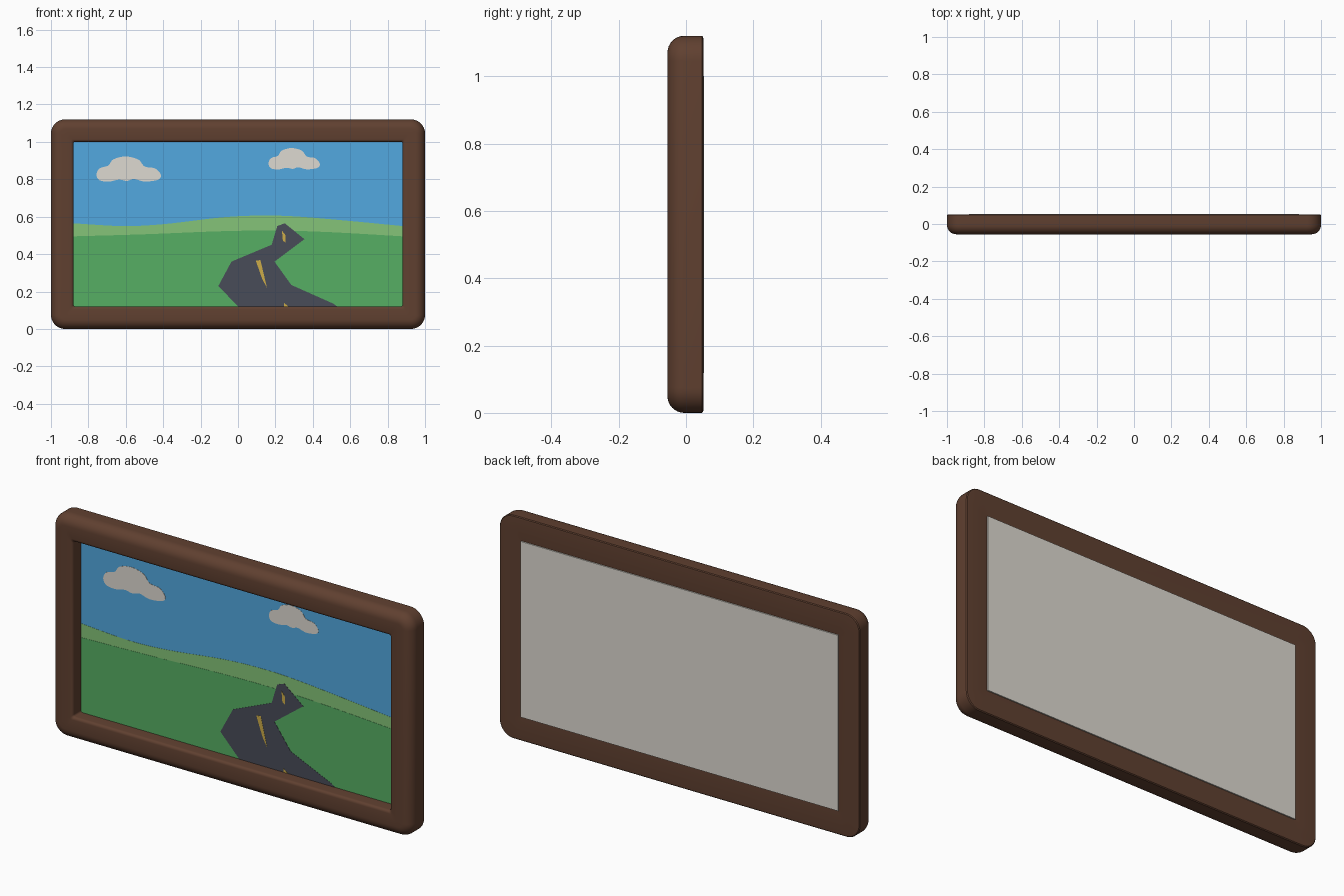
import bpy, bmesh, math
from mathutils import Vector

if "Cube" in bpy.data.objects:
    bpy.data.objects.remove(bpy.data.objects["Cube"])


def material(name, rgb):
    """Flat colour from sRGB 0-255 values."""
    m = bpy.data.materials.new(name)
    m.diffuse_color = [((c / 255 + 0.055) / 1.055) ** 2.4 for c in rgb] + [1]
    m.use_nodes = True
    m.node_tree.nodes["Principled BSDF"].inputs["Base Color"].default_value = m.diffuse_color
    return m


WOOD = material("dark wood", (96, 64, 48))
CANVAS = material("off white", (222, 218, 209))
SKY = material("sky blue", (82, 168, 224))
HILL = material("light green", (133, 195, 120))
GRASS = material("grass green", (86, 175, 99))
ROAD = material("asphalt", (72, 76, 88))
PAINT = material("road yellow", (205, 172, 72))

HALF_W, HALF_H, BORDER = 1.0, 0.56, 0.12
LEFT, RIGHT = -HALF_W + BORDER, HALF_W - BORDER
LOW, HIGH = BORDER, 2 * HALF_H - BORDER
PICTURE_Y = 0.014


def finish(name, bm, mat, smooth=False):
    bmesh.ops.recalc_face_normals(bm, faces=bm.faces)
    mesh = bpy.data.meshes.new(name)
    bm.to_mesh(mesh)
    bm.free()
    mesh.materials.append(mat)
    ob = bpy.data.objects.new(name, mesh)
    bpy.context.collection.objects.link(ob)
    if smooth:
        bpy.ops.object.select_all(action='DESELECT')
        ob.select_set(True)
        bpy.context.view_layer.objects.active = ob
        bpy.ops.object.shade_smooth_by_angle(angle=math.radians(35))
    return ob


def arc(cx, cy, r, start, end, n):
    """Points along a circular arc, angles in degrees."""
    angles = [math.radians(start + (end - start) * i / n) for i in range(n + 1)]
    return [(cx + r * math.cos(a), cy + r * math.sin(a)) for a in angles]


def spline(points, closed=False, steps=5):
    """Smooth curve through 2D points."""
    p = [Vector(q) for q in points]
    n = len(p)
    at = (lambda i: p[i % n]) if closed else (lambda i: p[max(0, min(n - 1, i))])
    out = []
    for i in range(n if closed else n - 1):
        a, b, c, d = at(i - 1), at(i), at(i + 1), at(i + 2)
        for k in range(steps):
            t = k / steps
            out.append(0.5 * (2 * b + (c - a) * t + (2 * a - 5 * b + 4 * c - d) * t * t
                              + (3 * b - a - 3 * c + d) * t ** 3))
    return out if closed else out + [p[-1]]


def plate(name, outline, layer, mat):
    """Thin plate on the picture, one step further forward per layer."""
    bm = bmesh.new()
    front = PICTURE_Y - 0.001 * layer
    face = bm.faces.new([bm.verts.new((x, front, z)) for x, z in outline])
    back = bmesh.ops.extrude_face_region(bm, geom=[face], use_keep_orig=True)
    moved = [g for g in back["geom"] if isinstance(g, bmesh.types.BMVert)]
    bmesh.ops.translate(bm, verts=moved, vec=(0, 0.001, 0))
    bmesh.ops.triangulate(bm, faces=[f for f in bm.faces if len(f.verts) > 4])
    return finish(name, bm, mat)


# Frame: a rounded moulding swept round a rounded rectangle, as (inset, y)
profile = ([(0, 0.042)]
           + arc(0.05, -0.005, 0.05, 180, 270, 8)
           + arc(0.106, -0.041, 0.014, 270, 360, 4)
           + [(BORDER, 0.047), (0.012, 0.047), (0.004, 0.046)])
bm = bmesh.new()
rings = []
for inset, y in profile:
    r = max(0.075 - inset, 0.01)
    w, h = HALF_W - inset - r, HALF_H - inset - r
    lift = 0.005 if inset < 0.02 and y > 0.04 else 0   # back corners stand proud
    ring = []
    for sx, sz, start in ((1, 1, 0), (-1, 1, 90), (-1, -1, 180), (1, -1, 270)):
        for x, z in arc(sx * w, sz * h, r, start, start + 90, 8):
            ring.append(bm.verts.new((x, y + lift, z + HALF_H)))
    rings.append(ring)
for a, b in zip(rings, rings[1:] + rings[:1]):
    for i in range(len(a)):
        j = (i + 1) % len(a)
        bm.faces.new((a[i], a[j], b[j], b[i]))
finish("frame", bm, WOOD, smooth=True)

# Backing board, just proud of the frame at the rear
bm = bmesh.new()
bmesh.ops.create_cube(bm, size=1)
for v in bm.verts:
    v.co = (v.co.x * 1.762, PICTURE_Y if v.co.y < 0 else 0.053,
            v.co.z * 0.882 + HALF_H)
finish("backing_board", bm, CANVAS)

# Sky, hills and meadow
plate("sky", [(LEFT, LOW), (RIGHT, LOW), (RIGHT, HIGH), (LEFT, HIGH)], 1, SKY)
hill_line = [(LEFT, 0.565), (-0.62, 0.55), (-0.4, 0.56), (-0.1, 0.595),
             (0.1, 0.606), (0.3, 0.602), (0.6, 0.577), (RIGHT, 0.55)]
meadow_line = [(LEFT, 0.495), (-0.5, 0.506), (-0.1, 0.522),
               (0.2, 0.526), (0.5, 0.517), (RIGHT, 0.495)]
for name, line, layer, mat in (("far_hills", hill_line, 2, HILL),
                               ("meadow", meadow_line, 3, GRASS)):
    plate(name, spline(line) + [(RIGHT, LOW), (LEFT, LOW)], layer, mat)

# Winding road with its centre dashes
plate("road", [(0, LOW), (-0.105, 0.23), (-0.035, 0.36), (0.18, 0.45), (0.21, 0.55),
               (0.25, 0.565), (0.355, 0.48), (0.195, 0.36), (0.285, 0.235),
               (0.51, 0.135), (0.53, LOW)], 4, ROAD)
dashes = ([(0.095, 0.365), (0.12, 0.368), (0.155, 0.22), (0.13, 0.265)],
          [(0.235, 0.525), (0.255, 0.5), (0.255, 0.462), (0.24, 0.47)],
          [(0.245, 0.14), (0.27, LOW), (0.245, LOW)])
for i, dash in enumerate(dashes):
    plate(f"road_dash_{i + 1}", dash, 5, PAINT)

# Clouds share one outline, scaled into place
puff = [(-1, -0.45), (-0.9, 0.05), (-0.63, 0.28), (-0.48, 0.76), (-0.1, 1),
        (0.3, 0.76), (0.5, 0.2), (0.82, 0.05), (1, -0.45), (0.92, -0.85), (0.5, -1),
        (0.17, -0.8), (-0.05, -0.95), (-0.3, -0.85), (-0.6, -1), (-0.9, -0.9)]
for side, cx, cz, w, h in (("left", -0.585, 0.855, 0.172, 0.067),
                           ("right", 0.3, 0.91, 0.137, 0.057)):
    plate(f"{side}_cloud", [(cx + w * x, cz + h * z) for x, z in spline(puff, True)],
          2, CANVAS)
